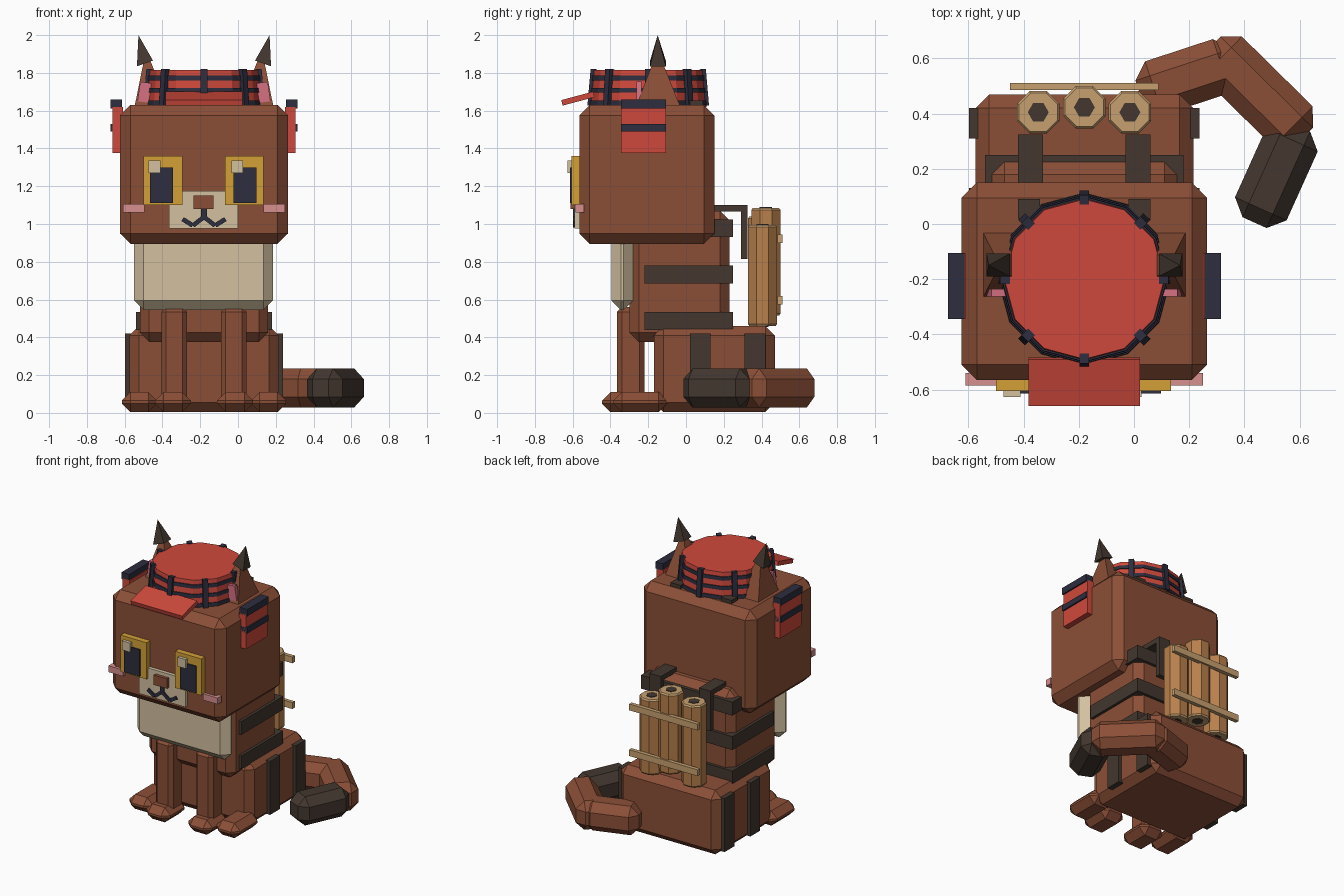
import bpy, bmesh, math
from mathutils import Matrix, Vector, Euler

if "Cube" in bpy.data.objects:
    bpy.data.objects.remove(bpy.data.objects["Cube"])

CX = -0.18  # symmetry plane of the animal


def material(name, r, g, b):
    lin = [((c / 255 + 0.055) / 1.055) ** 2.4 for c in (r, g, b)]
    m = bpy.data.materials.new(name)
    m.diffuse_color = (*lin, 1)
    m.use_nodes = True
    m.node_tree.nodes["Principled BSDF"].inputs["Base Color"].default_value = m.diffuse_color
    return m


FUR = material("brown fur", 139, 79, 55)
DARK = material("dark brown", 67, 55, 47)
CREAM = material("cream", 212, 193, 160)
RED = material("red", 207, 73, 60)
NAVY = material("navy", 45, 45, 62)
GOLD = material("gold", 212, 160, 55)
PINK = material("pink", 215, 142, 142)
ROSE = material("rose", 214, 112, 130)
BARK = material("tan bark", 184, 128, 76)
WOOD = material("light wood", 198, 160, 112)


def finish(name, mat, bm, matrix=Matrix()):
    bmesh.ops.recalc_face_normals(bm, faces=bm.faces)
    me = bpy.data.meshes.new(name)
    bm.to_mesh(me)
    bm.free()
    me.materials.append(mat)
    ob = bpy.data.objects.new(name, me)
    ob.matrix_world = matrix
    bpy.context.collection.objects.link(ob)
    return ob


def block(name, mat, centre, size, bevel=0, rot=(0, 0, 0)):
    """Chamfered box from centre, size and rotation in degrees."""
    bm = bmesh.new()
    bmesh.ops.create_cube(bm, size=1)
    bmesh.ops.scale(bm, vec=size, verts=bm.verts)
    if bevel:
        bmesh.ops.bevel(bm, geom=bm.edges[:], offset=bevel, segments=1, affect='EDGES')
    euler = Euler([math.radians(a) for a in rot])
    return finish(name, mat, bm, Matrix.Translation(centre) @ euler.to_matrix().to_4x4())


def box(name, mat, x, y, z, bevel=0, rot=(0, 0, 0), pair=False):
    """Box from (min, max) ranges; pair adds the copy mirrored about CX."""
    c = [(a + b) / 2 for a, b in (x, y, z)]
    s = [b - a for a, b in (x, y, z)]
    block(name, mat, c, s, bevel, rot)
    if pair:
        block(name + "_mirrored", mat, (2 * CX - c[0], c[1], c[2]), s, bevel,
              (rot[0], -rot[1], -rot[2]))


def cone(name, mat, centre, r0, r1, z0, z1, sides, turn=0):
    """Upright prism or frustum."""
    bm = bmesh.new()
    bmesh.ops.create_cone(bm, cap_ends=True, segments=sides, radius1=r0, radius2=r1, depth=z1 - z0)
    m = Matrix.Translation((*centre, (z0 + z1) / 2)) @ Matrix.Rotation(math.radians(turn), 4, 'Z')
    return finish(name, mat, bm, m)


def spike(name, mat, base, apex):
    """Pyramid over a four-point base, built on both sides."""
    for side in (1, -1):
        bm = bmesh.new()
        pts = [bm.verts.new((CX + side * (p[0] - CX), p[1], p[2])) for p in base + [apex]]
        bm.faces.new(pts[:4])
        for i in range(4):
            bm.faces.new((pts[i], pts[(i + 1) % 4], pts[4]))
        finish(name, mat, bm)


# Body
box("head", FUR, (-0.625, 0.265), (-0.565, 0.15), (0.895, 1.63), 0.055)
box("torso", FUR, (-0.52, 0.16), (-0.30, 0.23), (0.375, 1.07), 0.05)
box("chest_bib", CREAM, (-0.55, 0.185), (-0.395, -0.28), (0.545, 0.96), 0.05)
box("hindquarters", FUR, (-0.575, 0.215), (-0.17, 0.47), (0.005, 0.46), 0.05)
for z in (0.44, 0.685, 0.93):
    box("torso_stripe", DARK, (-0.54, 0.18), (-0.22, 0.25), (z, z + 0.095))
for y in (0.02, 0.31):
    box("haunch_stripe", DARK, (-0.598, -0.56), (y, y + 0.11), (0.04, 0.42), pair=True)

# Legs and feet
box("front_leg", FUR, (-0.405, -0.27), (-0.365, -0.22), (0.05, 0.56), 0.025, pair=True)
box("front_foot", FUR, (-0.44, -0.25), (-0.445, -0.20), (0.005, 0.11), 0.045, pair=True)
box("hind_foot", FUR, (-0.615, -0.43), (-0.385, -0.10), (0.005, 0.11), 0.045, pair=True)

# Tail, three chamfered segments lying on the ground
for name, mat, a, b in (("tail_base", FUR, (0.02, 0.475), (0.37, 0.59)),
                        ("tail_middle", FUR, (0.28, 0.645), (0.615, 0.315)),
                        ("tail_tip", DARK, (0.595, 0.355), (0.437, 0.005))):
    a, b = Vector((*a, 0.132)), Vector((*b, 0.132))
    d = b - a
    block(name, mat, (a + b) / 2, (d.length, 0.205, 0.205), 0.055,
          (0, 0, math.degrees(math.atan2(d.y, d.x))))

# Face
for x in (-0.5, -0.07):
    box("eye", GOLD, (x, x + 0.205), (-0.605, -0.55), (1.10, 1.36))
for x in (-0.467, -0.025):
    box("pupil", NAVY, (x, x + 0.123), (-0.614, -0.60), (1.11, 1.30))
for x in (-0.473, -0.035):
    box("eye_highlight", CREAM, (x, x + 0.062), (-0.627, -0.60), (1.27, 1.335))
box("muzzle", CREAM, (-0.365, 0.0), (-0.59, -0.55), (0.975, 1.175))
box("nose", FUR, (-0.235, -0.13), (-0.612, -0.58), (1.08, 1.15))
box("mouth_line", NAVY, (CX - 0.015, CX + 0.015), (-0.598, -0.58), (1.02, 1.085))
box("mouth_inner", NAVY, (-0.245, -0.18), (-0.599, -0.58), (1.0, 1.024), rot=(0, -38, 0), pair=True)
box("mouth_outer", NAVY, (-0.298, -0.235), (-0.599, -0.58), (0.997, 1.021), rot=(0, 32, 0), pair=True)
box("cheek", PINK, (-0.61, -0.495), (-0.585, -0.54), (1.06, 1.105), pair=True)

# Ears
spike("ear", FUR, [(-0.55, -0.27, 1.61), (-0.36, -0.27, 1.61), (-0.36, -0.025, 1.61),
                   (-0.55, -0.025, 1.61)], (-0.487, -0.15, 1.92))
spike("ear_tip", DARK, [(-0.535, -0.19, 1.835), (-0.45, -0.19, 1.865), (-0.45, -0.107, 1.865),
                        (-0.535, -0.107, 1.835)], (-0.527, -0.15, 2.0))
box("inner_ear", ROSE, (-0.525, -0.465), (-0.262, -0.235), (1.645, 1.75), rot=(0, 8, 0), pair=True)

# Side flaps on the head
box("side_flap", RED, (-0.665, -0.61), (-0.345, -0.105), (1.375, 1.62), pair=True)
box("flap_top", NAVY, (-0.675, -0.615), (-0.345, -0.105), (1.612, 1.66), pair=True)
box("flap_band", NAVY, (-0.675, -0.62), (-0.345, -0.105), (1.49, 1.53), pair=True)

# Hat with bands, ribs and a tilted visor
HAT = (CX, -0.2)
cone("hat", RED, HAT, 0.308, 0.29, 1.62, 1.815, 12)
for z in (1.63, 1.695, 1.76):
    r = 0.314 - (z - 1.62) * 0.09
    cone("hat_band", NAVY, HAT, r, r - 0.002, z, z + 0.025, 12)
for i in range(8):
    a = math.radians(45 * i)
    block("hat_rib", NAVY, (HAT[0] + 0.296 * math.cos(a), HAT[1] + 0.296 * math.sin(a), 1.723),
          (0.035, 0.035, 0.195), 0, (0, -5, 45 * i))
block("hat_visor", RED, (CX, -0.572, 1.664), (0.405, 0.175, 0.03), 0, (15, 0, 0))

# Carrying straps
box("strap_top", DARK, (-0.42, -0.33), (0.10, 0.325), (1.065, 1.10), pair=True)
box("strap_drop", DARK, (-0.42, -0.33), (0.29, 0.325), (0.815, 1.10), pair=True)
box("strap_end", DARK, (-0.42, -0.34), (0.02, 0.09), (1.58, 1.655), pair=True)

# Bundle of logs held by two slats
for x, y, z0, z1 in ((-0.347, 0.405, 0.46, 1.04), (CX, 0.423, 0.515, 1.085), (-0.015, 0.405, 0.46, 0.995)):
    cone("log", BARK, (x, y), 0.083, 0.083, z0 + 0.01, z1 - 0.01, 8, 22.5)
    cone("log_end_top", WOOD, (x, y), 0.083, 0.075, z1 - 0.01, z1, 8, 22.5)
    cone("log_end_bottom", WOOD, (x, y), 0.075, 0.083, z0, z0 + 0.01, 8, 22.5)
    cone("log_core", DARK, (x, y), 0.038, 0.038, z0 - 0.004, z1 + 0.004, 6, 30)
for z in (0.575, 0.9):
    box("slat", WOOD, (-0.45, 0.088), (0.485, 0.512), (z, z + 0.045))
